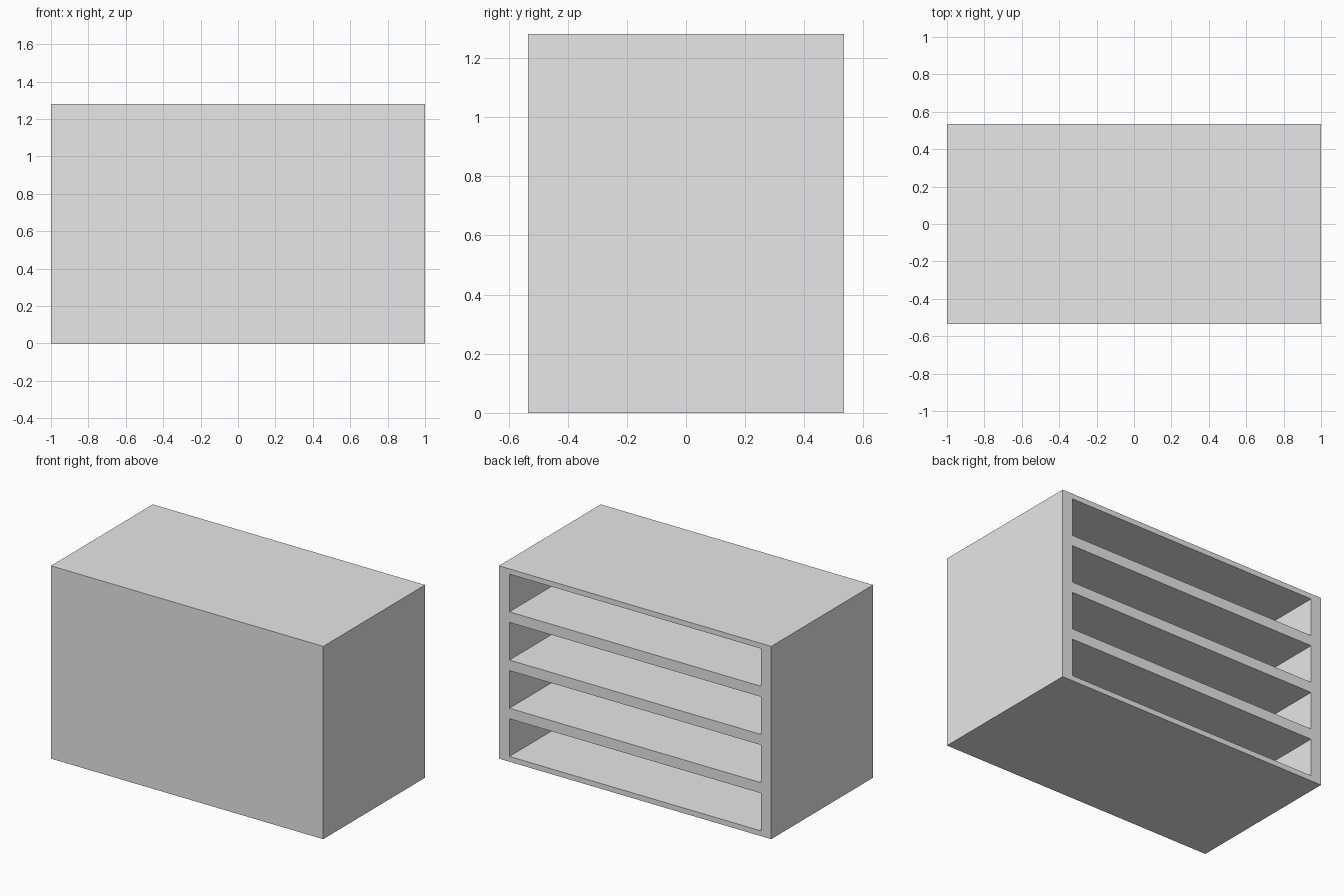
import bpy
import bmesh
from mathutils import Matrix, Vector

cube = bpy.data.objects.get("Cube")
if cube:
    bpy.data.objects.remove(cube, do_unlink=True)

WIDTH, DEPTH, HEIGHT = 2.0, 1.068, 1.28
SIDE = 0.077      # side wall and front panel thickness
LIP = 0.035       # board above and below each opening
BAYS = 4

grey = bpy.data.materials.new("light grey")
grey.use_nodes = True
grey.diffuse_color = (0.8, 0.8, 0.8, 1)
grey.node_tree.nodes["Principled BSDF"].inputs["Base Color"].default_value = (0.8, 0.8, 0.8, 1)


def make_box(name, low, high):
    """Add a box spanning two opposite corners."""
    low, high = Vector(low), Vector(high)
    bm = bmesh.new()
    bmesh.ops.create_cube(bm, size=1, matrix=Matrix.Translation((low + high) / 2)
                          @ Matrix.Diagonal((*(high - low), 1)))
    mesh = bpy.data.meshes.new(name)
    bm.to_mesh(mesh)
    bm.free()
    obj = bpy.data.objects.new(name, mesh)
    bpy.context.collection.objects.link(obj)
    mesh.materials.append(grey)
    return obj


# Solid cabinet body
cabinet = make_box("cabinet", (-WIDTH / 2, -DEPTH / 2, 0), (WIDTH / 2, DEPTH / 2, HEIGHT))

# Equal bays cut in from the open back
pitch = HEIGHT / BAYS
inner = WIDTH / 2 - SIDE
for i in range(BAYS):
    cutter = make_box(f"bay_cutter_{i + 1}",
                      (-inner, -DEPTH / 2 + SIDE, i * pitch + LIP),
                      (inner, DEPTH / 2 + SIDE, (i + 1) * pitch - LIP))
    cutter.hide_render = True
    cutter.hide_viewport = True
    cutter.display_type = 'WIRE'
    cut = cabinet.modifiers.new(f"bay_{i + 1}", 'BOOLEAN')
    cut.operation = 'DIFFERENCE'
    cut.solver = 'EXACT'
    cut.object = cutter
